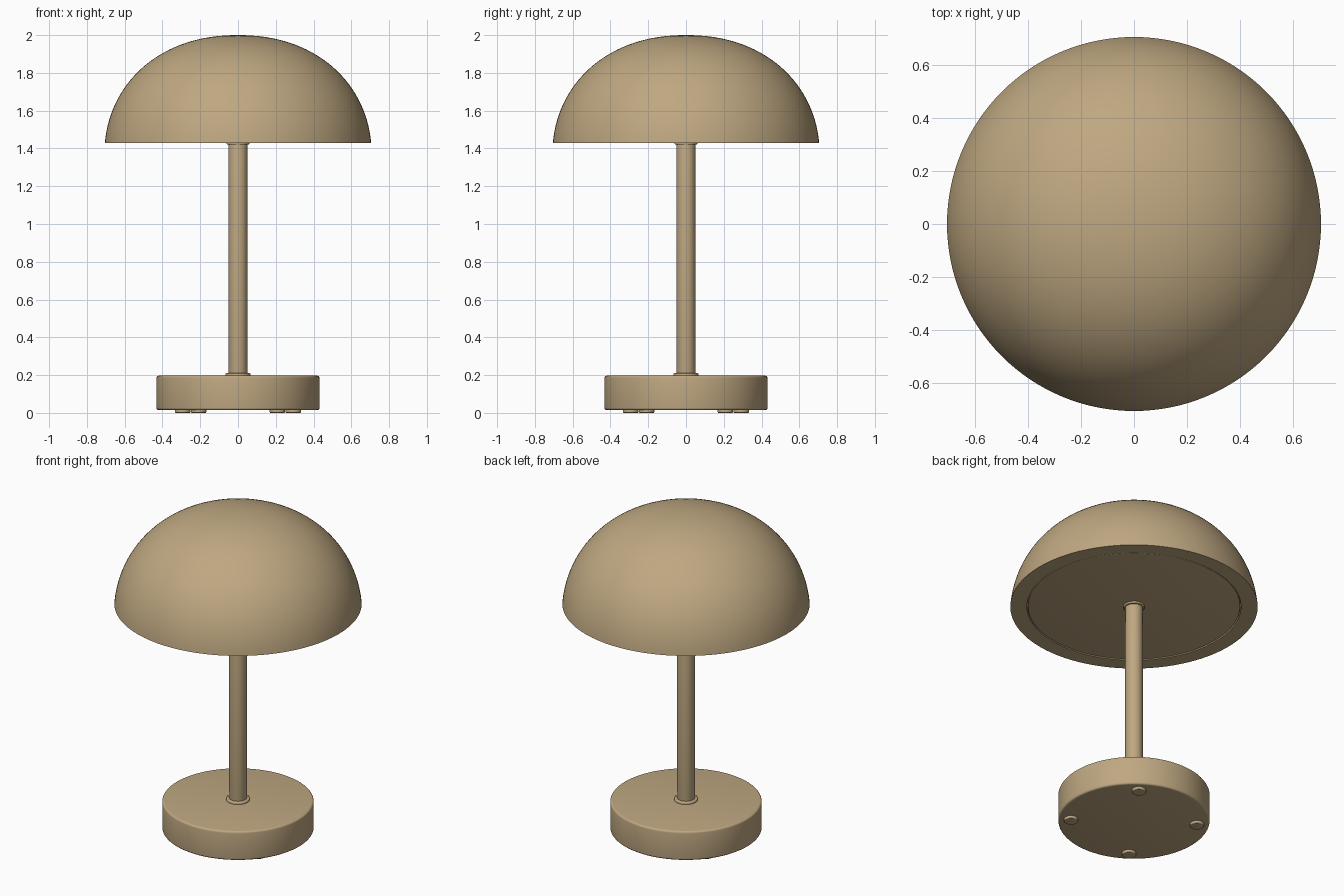
import bpy, bmesh, math

if "Cube" in bpy.data.objects:
    bpy.data.objects.remove(bpy.data.objects["Cube"])

tan = bpy.data.materials.new("warm tan")
tan.diffuse_color = (0.52, 0.39, 0.22, 1)
tan.use_nodes = True
tan.node_tree.nodes["Principled BSDF"].inputs["Base Color"].default_value = tan.diffuse_color


def lathe(name, profile, segments=96, centre=(0, 0)):
    """Revolve (radius, z) points around a vertical axis; radius 0 closes an end."""
    bm = bmesh.new()
    rings = []
    for r, z in profile:
        if r < 1e-6:
            rings.append([bm.verts.new((centre[0], centre[1], z))])
        else:
            rings.append([bm.verts.new((centre[0] + r * math.cos(2 * math.pi * i / segments),
                                        centre[1] + r * math.sin(2 * math.pi * i / segments), z))
                          for i in range(segments)])
    for a, b in zip(rings, rings[1:]):
        for i in range(segments):
            j = (i + 1) % segments
            quad = [a[i % len(a)], a[j % len(a)], b[j % len(b)], b[i % len(b)]]
            bm.faces.new(list(dict.fromkeys(quad)))
    bmesh.ops.recalc_face_normals(bm, faces=bm.faces)
    mesh = bpy.data.meshes.new(name)
    bm.to_mesh(mesh)
    bm.free()
    mesh.materials.append(tan)
    obj = bpy.data.objects.new(name, mesh)
    bpy.context.collection.objects.link(obj)
    bpy.ops.object.select_all(action='DESELECT')
    obj.select_set(True)
    bpy.context.view_layer.objects.active = obj
    bpy.ops.object.shade_smooth_by_angle(angle=math.radians(35))
    return obj


def disc(name, radius, z0, z1, bevel, **kw):
    """Solid cylinder with rounded top and bottom edges."""
    arc = [math.radians(a) for a in (0, 22.5, 45, 67.5, 90)]
    low = [(radius - bevel + bevel * math.sin(a), z0 + bevel - bevel * math.cos(a)) for a in arc]
    high = [(radius - bevel + bevel * math.cos(a), z1 - bevel + bevel * math.sin(a)) for a in arc]
    return lathe(name, [(0, z0)] + low + high + [(0, z1)], **kw)


# Domed shade: slightly squared dome with a flat rim and a shallow recess below
n, a, b, c, rim = 2.15, 0.709, 0.65, 1.35, 1.43
start = math.asin(((rim - c) / b) ** (n / 2))
dome = []
for i in range(33):
    t = start + (math.pi / 2 - start) * i / 32
    dome.append((a * max(math.cos(t), 0) ** (2 / n), c + b * math.sin(t) ** (2 / n)))
dome[-1] = (0, c + b)
lathe("shade", [(0, 1.45), (0.61, 1.45), (0.61, rim)] + dome, segments=128)

# Diffuser plate set into the shade's underside
disc("diffuser", 0.605, 1.432, 1.449, 0.003, segments=128)

# Stem with a collar at each end
disc("stem", 0.05, 0.18, 1.44, 0.002, segments=64)
disc("lower_collar", 0.067, 0.185, 0.21, 0.006, segments=64)
disc("upper_collar", 0.06, 1.42, 1.44, 0.004, segments=64)

# Round base
disc("base", 0.432, 0.015, 0.197, 0.012)

# Four small feet under the base
for k in range(4):
    ang = math.radians(54.5 + 90 * k)
    disc(f"foot_{k + 1}", 0.041, 0, 0.02, 0.005, segments=32,
         centre=(0.36 * math.cos(ang), 0.36 * math.sin(ang)))
